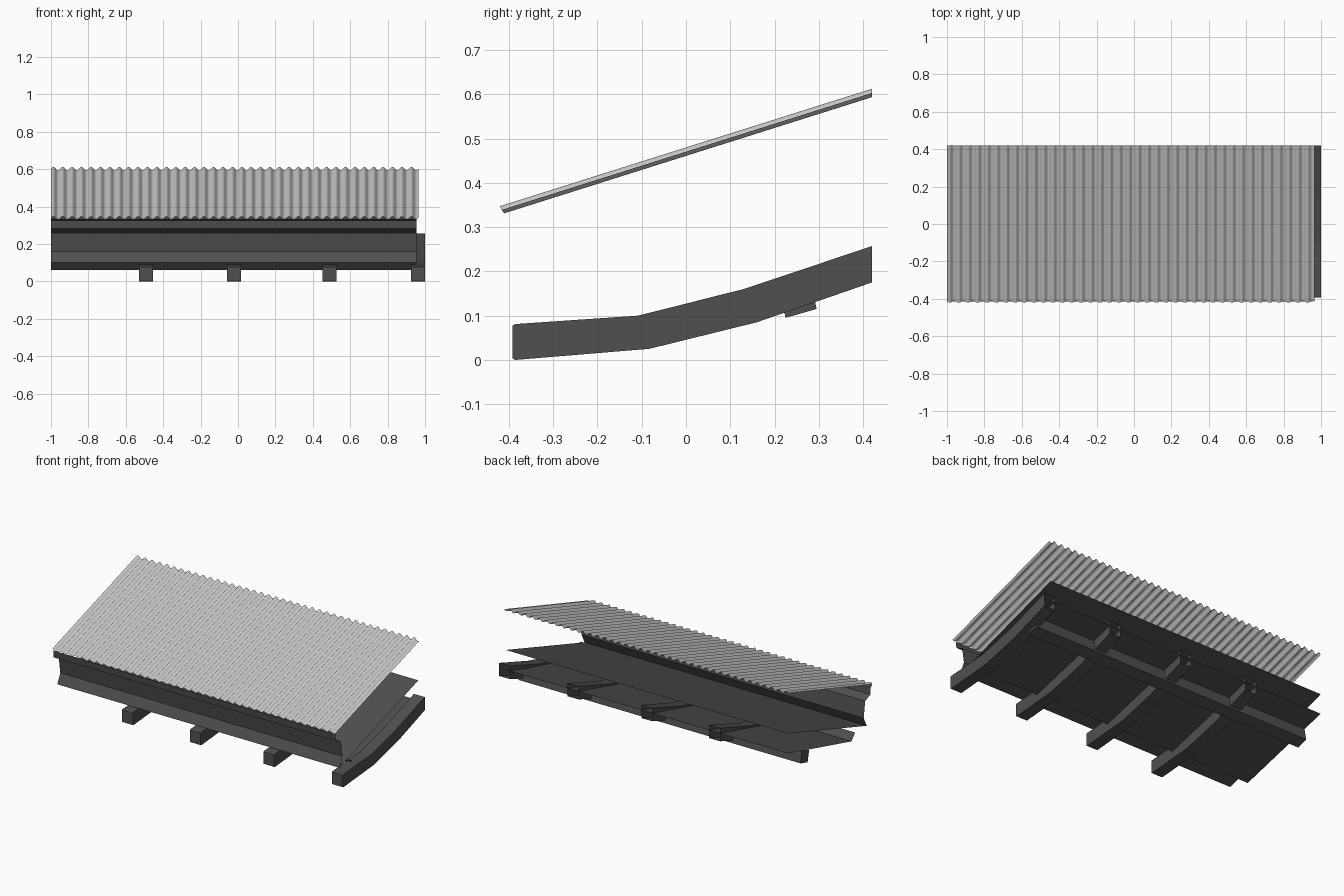
import bpy, bmesh, math

if "Cube" in bpy.data.objects:
    bpy.data.objects.remove(bpy.data.objects["Cube"])

dark = bpy.data.materials.new("dark_metal")
dark.diffuse_color = (0.08, 0.08, 0.08, 1)
dark.use_nodes = True
dark.node_tree.nodes["Principled BSDF"].inputs["Base Color"].default_value = dark.diffuse_color


def finish(name, bm, mat=None):
    me = bpy.data.meshes.new(name)
    bm.to_mesh(me)
    bm.free()
    ob = bpy.data.objects.new(name, me)
    bpy.context.collection.objects.link(ob)
    if mat:
        me.materials.append(mat)
    return ob


def sheet(name, profile, x0, x1, mat=dark):
    """Thin sheet: an open (y, z) profile swept along x."""
    bm = bmesh.new()
    a = [bm.verts.new((x0, y, z)) for y, z in profile]
    b = [bm.verts.new((x1, y, z)) for y, z in profile]
    for i in range(len(profile) - 1):
        bm.faces.new((a[i], b[i], b[i + 1], a[i + 1]))
    return finish(name, bm, mat)


def bar(name, top, bottom, x0, x1, open_back=False):
    """Box-section bar following top and bottom (y, z) lines."""
    bm = bmesh.new()
    rings = [[bm.verts.new((x, y, z)) for x, (y, z) in
              ((x0, b), (x1, b), (x1, t), (x0, t))] for t, b in zip(top, bottom)]
    for r, s in zip(rings, rings[1:]):
        for i in range(4):
            j = (i + 1) % 4
            bm.faces.new((r[i], r[j], s[j], s[i]))
    bm.faces.new(rings[0])
    if not open_back:
        bm.faces.new(rings[-1])
    bmesh.ops.recalc_face_normals(bm, faces=bm.faces)
    return finish(name, bm, dark)


# Corrugated roof sheet
WAVES, SEG, AMP = 39, 8, 0.0095
X0, X1 = -1.0, 0.965
bm = bmesh.new()
prev = None
for i in range(WAVES * SEG + 1):
    x = X0 + (X1 - X0) * i / (WAVES * SEG)
    w = AMP * math.sin(2 * math.pi * i / SEG)
    cur = (bm.verts.new((x, -0.416 - 0.5 * w, 0.339 + 0.85 * w)),
           bm.verts.new((x, 0.42, 0.603 + w)))
    if prev:
        bm.faces.new((prev[0], cur[0], cur[1], prev[1])).smooth = True
    prev = cur
finish("corrugated_roof", bm)

# Front fascia folded from thin sheet
sheet("front_fascia", [(-0.36, 0.10), (-0.33, 0.16), (-0.345, 0.26),
                       (-0.395, 0.282), (-0.40, 0.325), (-0.415, 0.335)], -1, 0.955)

# Upper sloping panel under the roof
sheet("inner_panel", [(-0.36, 0.10), (0.42, 0.35)], -1, 0.955)

# Lower panel with a folded front lip
sheet("lower_panel", [(-0.245, 0.102), (-0.21, 0.06), (0.42, 0.225)], -1, 0.955)

# Cross beam joining the ribs
bar("rear_cross_beam", [(0.21, 0.165), (0.28, 0.188)],
    [(0.225, 0.095), (0.295, 0.115)], -1, 0.955)

# Four bent support ribs
TOP = [(-0.392, 0.078), (-0.385, 0.081), (-0.108, 0.10), (0.13, 0.16), (0.42, 0.257)]
BOTTOM = [(-0.392, 0.003), (-0.385, 0.0), (-0.083, 0.025), (0.16, 0.085), (0.42, 0.175)]
for n, cx in enumerate((-0.492, -0.022, 0.488, 0.9625)):
    bar(f"support_rib_{n + 1}", TOP, BOTTOM, cx - 0.0375, cx + 0.0375, open_back=True)
